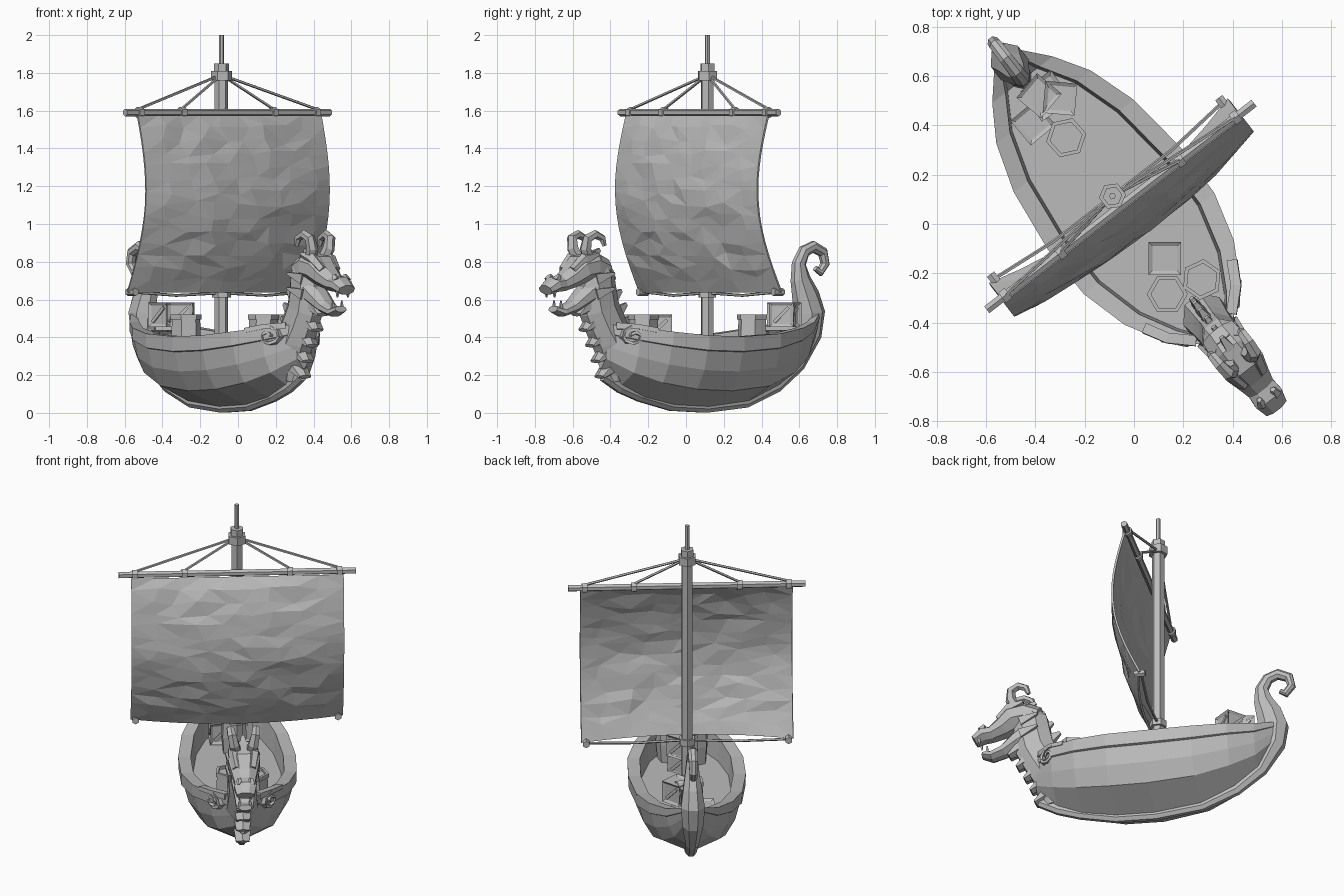
import bpy, bmesh, math, random
from mathutils import Vector, Matrix

random.seed(4)
cube = bpy.data.objects.get("Cube")
if cube:
    bpy.data.objects.remove(cube)

grey = bpy.data.materials.new("plain grey")
grey.use_nodes = True
GREY = (0.5, 0.5, 0.5, 1)
grey.diffuse_color = GREY
grey.node_tree.nodes["Principled BSDF"].inputs["Base Color"].default_value = GREY

# Ship frame: x to the bow, y sideways; the finished ship is turned on z
TURN = Matrix.Rotation(math.radians(-52.3), 4, 'Z')


def finish(name, bm):
    bmesh.ops.recalc_face_normals(bm, faces=bm.faces)
    mesh = bpy.data.meshes.new(name)
    bm.to_mesh(mesh)
    bm.free()
    mesh.materials.append(grey)
    ob = bpy.data.objects.new(name, mesh)
    ob.matrix_world = TURN
    bpy.context.collection.objects.link(ob)
    return ob


def loft(bm, rings):
    rows = [[bm.verts.new(p) for p in ring] for ring in rings]
    n = len(rows[0])
    for a, b in zip(rows, rows[1:]):
        for i in range(n):
            j = (i + 1) % n
            bm.faces.new((a[i], a[j], b[j], b[i]))
    bm.faces.new(rows[0])
    bm.faces.new(rows[-1])


def tube(bm, pts, n=6, ref=(0, 1, 0)):
    """Sweep an n-gon along (position, half width along ref, half depth)."""
    pos = [Vector(p[0]) for p in pts]
    rings = []
    for i, (_, a, b) in enumerate(pts):
        tan = (pos[min(i + 1, len(pos) - 1)] - pos[max(i - 1, 0)]).normalized()
        side = Vector(ref) - tan * tan.dot(Vector(ref))
        side.normalize()
        up = tan.cross(side)
        rings.append([pos[i] + side * a * math.cos(t) + up * b * math.sin(t)
                      for t in (math.tau * (k + 0.5) / n for k in range(n))])
    loft(bm, rings)


def planar(bm, pts, n=6):
    tube(bm, [((s, 0, z), w, d) for s, z, w, d in pts], n)


def rod(bm, p, q, r, r2=None, n=6, ref=(0, 1, 0)):
    tube(bm, [(p, r, r), (q, r2 or r, r2 or r)], n, ref)


# Hull with raised rim band and inner deck: station, keel z, rim z, half width
STATIONS = [(.57, .22, .47, .06), (.45, .125, .45, .19), (.3, .06, .43, .272),
            (.1, .02, .41, .325), (-.13, .01, .405, .33), (-.4, .04, .42, .298),
            (-.6, .125, .45, .235), (-.74, .23, .48, .15), (-.87, .43, .54, .04)]
SECTION = [(.08, .06), (.7, .27), (.89, .53), (.975, .79), (1.02, .8), (1.03, 1)]
bm = bmesh.new()
rings = []
for s, zk, zr, w in STATIONS:
    inner = max(w - .063, w * .5)
    half = [(w * a, zk + (zr - zk) * b) for a, b in SECTION]
    deck = min(max(.29, zk + .03), zr - .04)
    half += [(inner, zr), (max(inner - .012, w * .4), deck)]
    rings.append([(s, y, z) for y, z in half] + [(s, -y, z) for y, z in reversed(half)])
loft(bm, rings)
finish("hull", bm)

# Keel, rising into the curled stern post
bm = bmesh.new()
planar(bm, [(.55, .2, .03, .035), (.44, .14, .03, .037), (.31, .094, .03, .037),
            (.1, .045, .03, .037), (-.13, .035, .03, .037), (-.4, .062, .03, .037),
            (-.6, .145, .035, .04), (-.74, .26, .04, .05), (-.82, .42, .065, .075),
            (-.825, .53, .075, .09), (-.80, .62, .06, .08), (-.765, .71, .045, .058),
            (-.755, .79, .035, .04), (-.79, .855, .032, .034), (-.85, .88, .03, .032),
            (-.915, .85, .028, .03), (-.93, .79, .026, .026), (-.895, .745, .024, .024),
            (-.865, .765, .015, .015)], 8)
finish("keel_and_stern_post", bm)

# Dragon neck with chest plates and mane
bm = bmesh.new()
NECK = [(.46, .17, .04, .07), (.475, .28, .075, .09), (.49, .38, .10, .12), (.54, .47, .09, .12),
        (.58, .55, .085, .12), (.60, .64, .085, .12), (.605, .73, .09, .105),
        (.645, .81, .075, .065)]
planar(bm, NECK, 8)
finish("dragon_neck", bm)

bm = bmesh.new()
for i in range(5):
    f = i / 4
    s, z = .53 + .155 * f ** 1.3, .21 + .33 * f
    tube(bm, [((s - .05, 0, z + .055), .065, .06), ((s + .05, 0, z - .02), .045, .012)], 6)
finish("chest_plates", bm)

bm = bmesh.new()
for i in range(6):
    f = i / 5
    s, z = .405 + .2 * f ** 1.4, .47 + .36 * f
    tube(bm, [((s + .06, 0, z - .025), .04, .055), ((s - .025, 0, z + .035), .012, .012)], 4)
finish("mane_spikes", bm)

# Dragon head with open jaws
bm = bmesh.new()
planar(bm, [(.56, .75, .08, .07), (.64, .775, .095, .085), (.72, .76, .10, .08),
            (.78, .715, .08, .06), (.84, .685, .065, .045), (.89, .68, .07, .045),
            (.94, .65, .055, .03)], 8)
finish("upper_head", bm)
bm = bmesh.new()
planar(bm, [(.60, .67, .08, .08), (.69, .615, .075, .055), (.77, .56, .06, .035),
            (.84, .535, .055, .028), (.89, .55, .04, .018)], 8)
finish("lower_jaw", bm)

bm = bmesh.new()
for y in (-1, 1):
    rod(bm, (.91, .035 * y, .66), (.905, .035 * y, .61), .016, .004, 4)
    rod(bm, (.86, .03 * y, .54), (.86, .03 * y, .595), .014, .004, 4)
finish("fangs", bm)

bm = bmesh.new()
for y in (-1, 1):
    # brow, nostril, cheek fins
    tube(bm, [((.79, .045 * y, .755), .025, .025), ((.72, .06 * y, .815), .03, .035),
              ((.64, .07 * y, .84), .012, .012)], 5)
    rod(bm, (.895, .035 * y, .70), (.875, .035 * y, .73), .025, .012, 5)
    for z in (.63, .71):
        rod(bm, (.65, .06 * y, z), (.55, .095 * y, z + .03), .04, .008, 4)
finish("brows_and_fins", bm)

# Horns sweep up and curl back
bm = bmesh.new()
for y in (-1, 1):
    tube(bm, [((.68, .04 * y, .80), .034, .034), ((.715, .055 * y, .87), .032, .032),
              ((.71, .068 * y, .925), .028, .028), ((.665, .075 * y, .945), .024, .024),
              ((.62, .077 * y, .925), .02, .02), ((.605, .077 * y, .885), .012, .012)], 6)
finish("horns", bm)

# Scrolls lying along the rim beside the neck
bm = bmesh.new()
for y in (-1, 1):
    path = []
    for k in range(12):
        a = math.pi * .75 - k * .8
        r = .058 - .0045 * k
        s = .475 + r * math.cos(a)
        path.append(((s, (.155 - (s - .475) * .9) * y, .405 + r * math.sin(a)), .025, .012))
    tube(bm, path, 4)
    tube(bm, [((.36, .225 * y, .435), .03, .018), ((.45, .175 * y, .455), .03, .018),
              ((.53, .09 * y, .46), .03, .025)], 4)
finish("bow_scrolls", bm)

# Mast with collars and pole
MAST = -.143
bm = bmesh.new()
for low, high, r in ((.27, 1.8, .036), (1.76, 1.81, .055), (1.8, 1.85, .04),
                     (1.84, 2.0, .014), (.61, .65, .05)):
    rod(bm, (MAST, 0, low), (MAST, 0, high), r)
finish("mast", bm)

# Yard and its clamps
YARD = -.09
bm = bmesh.new()
rod(bm, (YARD, -.685, 1.59), (YARD, .685, 1.59), .02, ref=(1, 0, 0))
for y in (-.59, -.305, .305, .59):
    rod(bm, (YARD, y - .016, 1.59), (YARD, y + .016, 1.59), .03, ref=(1, 0, 0))
finish("yard", bm)

# Stays, lower ropes and corner clamps
bm = bmesh.new()
for y in (-.59, -.305, .305, .59):
    rod(bm, (MAST, 0, 1.79), (YARD, y, 1.61), .008, n=5, ref=(1, 0, 0))
for y in (-1, 1):
    tube(bm, [((MAST, 0, .635), .008, .008), ((MAST, .3 * y, .622), .008, .008),
              ((-.17, .585 * y, .64), .008, .008)], 5, (1, 0, 0))
    rod(bm, (-.195, .585 * y, .64), (-.13, .585 * y, .64), .021)
finish("ropes", bm)

# Billowing faceted sail
bm = bmesh.new()
COLS, ROWS = 9, 14
grid = []
for r in range(ROWS + 1):
    v = r / ROWS
    row = []
    for c in range(COLS + 1):
        u = 2 * c / COLS - 1
        s = -.16 + .09 * v + .112 * math.sin(math.pi * v) + .085 * (1 - u * u) * (1 - v) ** .45
        y, z = .614 * u, .637 + .938 * v
        if 0 < r < ROWS and 0 < c < COLS:
            s += random.uniform(-.007, .007)
            y += random.uniform(-.045, .045)
            z += random.uniform(-.02, .02)
        row.append(bm.verts.new((s, y, z)))
    grid.append(row)
for a, b in zip(grid, grid[1:]):
    for c in range(COLS):
        bm.faces.new((a[c], a[c + 1], b[c + 1], b[c]))
bmesh.ops.triangulate(bm, faces=bm.faces)
sail = finish("sail", bm)
sail.modifiers.new("thickness", 'SOLIDIFY').thickness = .012


# Cargo, placed by ground position
def place(bm, x, y, z, angle):
    bm.transform(TURN.inverted() @ Matrix.Translation((x, y, z)) @ Matrix.Rotation(math.radians(angle), 4, 'Z'))


def crate(name, x, y, z, size, angle):
    bm = bmesh.new()
    bmesh.ops.create_cube(bm, size=size)
    bmesh.ops.inset_individual(bm, faces=bm.faces[:], thickness=size * .17, depth=-.01)
    for k in range(4):
        brace = bmesh.ops.create_cube(bm, size=1)["verts"]
        m = (Matrix.Rotation(k * math.pi / 2, 4, 'Z') @ Matrix.Translation((size / 2 - .008, 0, 0))
             @ Matrix.Rotation(math.pi / 4, 4, 'X') @ Matrix.Diagonal((.012, size * .85, .018, 1)))
        bmesh.ops.transform(bm, matrix=m, verts=brace)
    place(bm, x, y, z + size / 2, angle)
    finish(name, bm)


def barrel(name, x, y, angle):
    bm = bmesh.new()
    levels = ((.28, .07), (.40, .08), (.495, .076), (.495, .083), (.52, .083), (.52, .066), (.505, .066))
    loft(bm, [[(r * math.cos(k * math.pi / 3), r * math.sin(k * math.pi / 3), z) for k in range(6)]
              for z, r in levels])
    place(bm, x, y, 0, angle)
    finish(name, bm)


crate("stern_crate_top", -.385, .52, .455, .13, 50)
crate("stern_crate_left", -.3, .51, .455, .13, -5)
crate("stern_crate_right", -.41, .41, .30, .13, 40)
crate("stern_crate_base", -.355, .52, .29, .15, 35)
crate("bow_crate", .125, -.14, .388, .132, 0)
crate("bow_crate_base", .125, -.14, .28, .12, 0)
barrel("stern_barrel", -.275, .35, 12)
barrel("bow_barrel_right", .135, -.285, 0)
barrel("bow_barrel_left", .275, -.225, 25)
